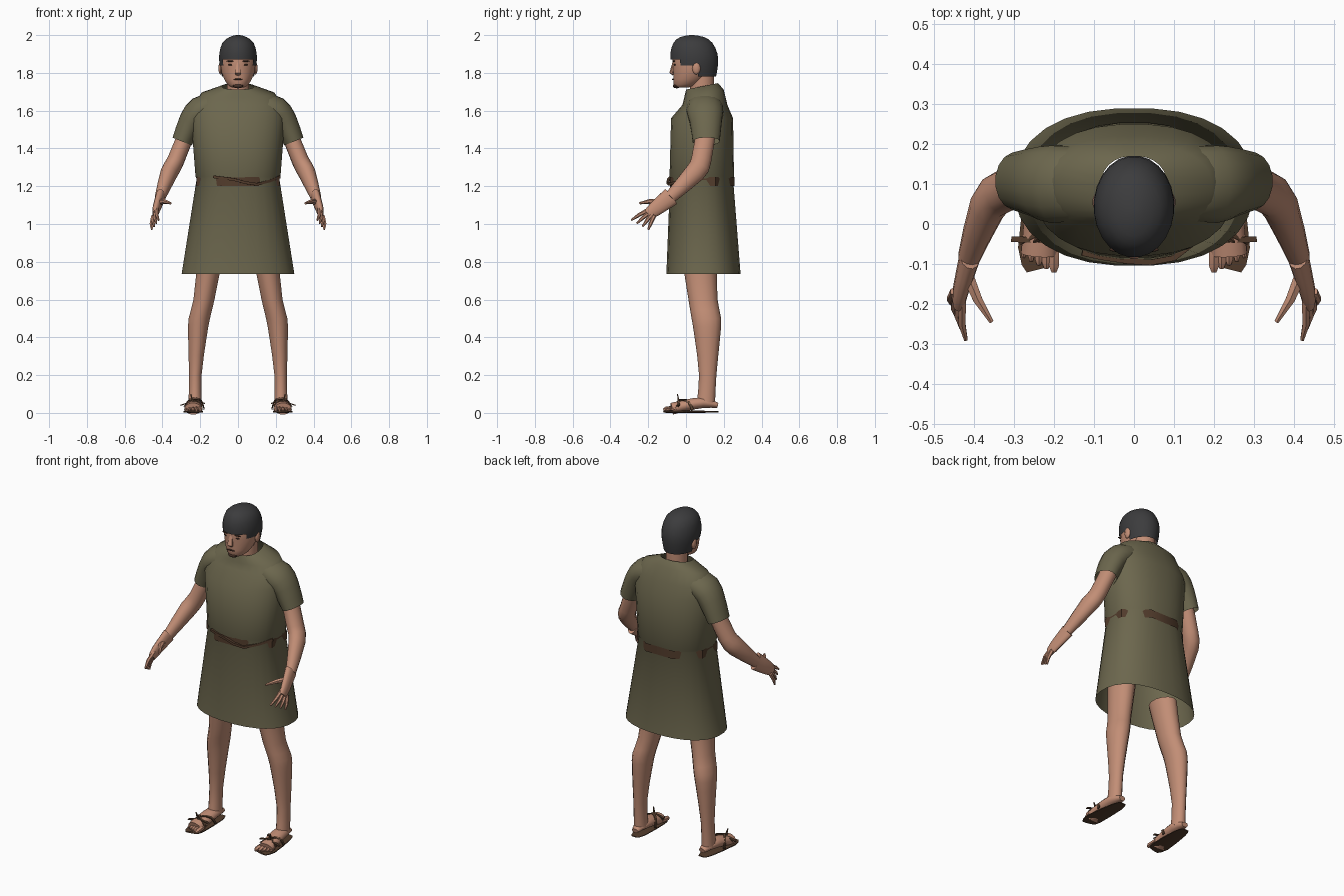
import bpy, bmesh, math
from mathutils import Vector

if "Cube" in bpy.data.objects:
    bpy.data.objects.remove(bpy.data.objects["Cube"], do_unlink=True)


def material(name, *colour):
    mat = bpy.data.materials.new(name)
    mat.use_nodes = True
    mat.diffuse_color = (*colour, 1)
    mat.node_tree.nodes["Principled BSDF"].inputs["Base Color"].default_value = (*colour, 1)
    return mat


SKIN = material("skin", .54, .27, .18)
CLOTH = material("olive cloth", .15, .135, .075)
HAIR = material("dark hair", .045, .045, .047)
LEATHER = material("brown leather", .085, .045, .025)
FACE = material("dark face detail", .06, .03, .02)


def finish(name, bm, mat, side=1):
    for vert in bm.verts:
        vert.co.x *= side
    bmesh.ops.recalc_face_normals(bm, faces=bm.faces)
    mesh = bpy.data.meshes.new(name)
    bm.to_mesh(mesh)
    bm.free()
    mesh.materials.append(mat)
    obj = bpy.data.objects.new(name, mesh)
    bpy.context.collection.objects.link(obj)
    bpy.ops.object.select_all(action='DESELECT')
    obj.select_set(True)
    bpy.context.view_layer.objects.active = obj
    bpy.ops.object.shade_smooth_by_angle(angle=math.radians(50))


def refine(rings):
    """Insert one smoothly interpolated ring between each pair of rings."""
    rings = [Vector(ring) for ring in rings]
    result = [rings[0]]
    for i, (start, end) in enumerate(zip(rings, rings[1:])):
        before = rings[max(i - 1, 0)]
        after = rings[min(i + 2, len(rings) - 1)]
        result += [(start + end) / 2 + (start + end - before - after) / 16, end]
    return result


def loft(rings, sides=12, power=2, bottom=True, top=True, ref=(1, 0, 0), level=False):
    """Skin rings of (x, y, z, width radius, depth radius) along a path."""
    bm = bmesh.new()
    centres = [Vector(ring[:3]) for ring in rings]
    loops = []
    for i, ring in enumerate(rings):
        along = centres[min(i + 1, len(centres) - 1)] - centres[max(i - 1, 0)]
        along = Vector((0, 0, 1)) if level else along.normalized()
        across = Vector(ref)
        across = (across - along * across.dot(along)).normalized()
        depth = along.cross(across)
        loop = []
        for k in range(sides):
            angle = math.tau * (k + .5) / sides
            u, v = (math.copysign(abs(t) ** (2 / power), t)
                    for t in (math.cos(angle), math.sin(angle)))
            loop.append(bm.verts.new(centres[i] + across * u * ring[3] + depth * v * ring[4]))
        loops.append(loop)
    for low, high in zip(loops, loops[1:]):
        for k in range(sides):
            nxt = (k + 1) % sides
            bm.faces.new((low[k], low[nxt], high[nxt], high[k]))
    if bottom:
        bm.faces.new(loops[0][::-1])
    if top:
        bm.faces.new(loops[-1])
    return bm


def level_rings(rows):
    """Turn (height, half width, front y, back y) rows into level rings."""
    return [(0, (front + back) / 2, z, width, (back - front) / 2)
            for z, width, front, back in rows]


def blob(name, centre, size, mat, side=1):
    bm = bmesh.new()
    bmesh.ops.create_uvsphere(bm, u_segments=10, v_segments=6, radius=1)
    for vert in bm.verts:
        vert.co = Vector(c + p * s for c, p, s in zip(centre, vert.co, size))
    finish(name, bm, mat, side)


# Tunic: flared skirt, straight chest, sloping shoulders, collar dipping at the front
tunic = loft(level_rings([(.735, .3, -.105, .29), (1.24, .22, -.085, .25), (1.25, .226, -.088, .255),
                          (1.56, .25, -.08, .25), (1.63, .235, -.02, .22), (1.69, .195, -.01, .2),
                          (1.73, .085, 0, .17)]),
             sides=28, power=2.3, bottom=False, top=False, level=True)
for vert in tunic.verts:
    if vert.co.z > 1.68:
        vert.co.z += (vert.co.y - .09) / 5
finish("tunic", tunic, CLOTH)

# Belt: a coarse ring whose corners show, and a sagging strip at the front
belt = level_rings([(z, .238, -.1, .27) for z in (1.2, 1.25)])
finish("belt_ring", loft(belt, sides=8, bottom=False, top=False, level=True), LEATHER)
sag = [(-.13, -.072, 1.25), (-.02, -.092, 1.235), (.1, -.085, 1.21), (.22, .02, 1.25)]
finish("belt_front", loft(refine([(*point, .01, .01) for point in sag]), sides=4, ref=(0, 0, 1)), LEATHER)

# Neck and head
finish("neck", loft(level_rings([(z, .06, .02, .15) for z in (1.66, 1.8)]), level=True), SKIN)
skull = [(1.722, .03, -.05, .01), (1.74, .058, -.066, .07), (1.8, .087, -.068, .13),
         (1.87, .093, -.073, .155), (1.94, .08, -.06, .14)]
finish("head", loft(refine(level_rings(skull)), sides=20, level=True), SKIN)

# Hair: a cap cut away below a hairline that slopes from the brow to the ears
cap = [(1.78, .085, -.06, .16), (1.84, .098, -.077, .17), (1.9, .1, -.084, .168),
       (1.96, .083, -.067, .14), (1.99, .045, -.03, .095), (2, .01, .02, .04)]
hair = loft(refine(level_rings(cap)), sides=24, bottom=False, level=True)
bare = []
for face in hair.faces:
    middle = face.calc_center_median()
    if middle.y < .07 and middle.z < 1.85 - .3 * middle.y:
        bare.append(face)
bmesh.ops.delete(hair, geom=bare, context='FACES')
finish("hair", hair, HAIR)

# Nose, mouth and chin
bridge = [(0, -.066, 1.855, .008, .006), (0, -.076, 1.8, .018, .013), (0, -.066, 1.79, .012, .006)]
finish("nose", loft(bridge, sides=8), SKIN)
blob("mouth", (0, -.069, 1.766), (.026, .006, .004), FACE)
blob("chin_beard", (0, -.05, 1.73), (.03, .02, .012), FACE)

for side, label in ((1, "left_"), (-1, "right_")):
    def limb(name, path, mat=SKIN, ratio=1, smooth=True, **options):
        rings = [(*centre, width, width * ratio) for *centre, width in path]
        finish(label + name, loft(refine(rings) if smooth else rings, **options), mat, side)

    def strap(name, points):
        limb(name, [(*point, .01) for point in points], LEATHER, ratio=.4, sides=4, ref=(0, 1, 0))

    # Ear, eye and brow
    blob(label + "ear", (.092, .055, 1.825), (.012, .022, .034), SKIN, side)
    blob(label + "eye", (.038, -.059, 1.843), (.015, .006, .005), FACE, side)
    blob(label + "brow", (.04, -.064, 1.862), (.022, .006, .004), FACE, side)

    # Sleeve and arm
    limb("sleeve", [(.12, .1, 1.63, .07), (.2, .1, 1.6, .076), (.25, .105, 1.54, .066),
                    (.295, .107, 1.437, .056)],
         CLOTH, ratio=1.3, sides=16, bottom=False, top=False)
    limb("arm", [(.265, .107, 1.5, .045), (.33, .08, 1.335, .046), (.365, .045, 1.27, .046),
                 (.413, -.085, 1.14, .028)], ratio=1.2)
    limb("palm", [(.41, -.08, 1.145, .026), (.433, -.165, 1.078, .02), (.438, -.2, 1.05, .015)], ratio=2)

    # Fingers fan out evenly from index to little
    for i, name in enumerate(("index", "middle", "ring", "little")):
        base = Vector((.43, -.19, 1.08)) + Vector((.006, .007, -.012)) * i
        tip = Vector((.42, -.29, 1.02)) + Vector((.012, .03, -.017)) * i
        knuckle = base.lerp(tip, .6) + Vector((.006, 0, .003))
        limb(name + "_finger", [(*base, .012), (*knuckle, .01), (*tip, .005)], smooth=False, sides=6)
    limb("thumb", [(.42, -.12, 1.115, .018), (.39, -.19, 1.12, .013), (.356, -.245, 1.11, .006)],
         smooth=False, sides=6)

    # Leg: thigh, knee, calf and ankle
    limb("leg", [(.148, .07, .82, .068), (.18, .09, .6, .057), (.205, .108, .5, .058),
                 (.215, .113, .4, .05), (.226, .115, .2, .034), (.227, .105, .05, .036)],
         ratio=1.35, sides=14, bottom=False, level=True)

    # Foot and toes
    limb("foot", [(.225, .168, .04, .02), (.228, .09, .054, .042), (.233, 0, .04, .044),
                  (.238, -.075, .022, .046)], ratio=.7)
    for i in range(5):
        x, tip, radius = .2 + .019 * i, -.12 + .009 * i, .014 - .0015 * i
        limb("toe", [(x, -.05, .024, radius), (x, tip + .015, .02, radius), (x, tip, .016, radius / 2)],
             smooth=False, sides=6)

    # Sandal sole and crossing straps
    limb("sandal_sole", [(.226, .172, .006, .022), (.227, .12, .006, .042), (.238, -.06, .006, .056),
                         (.232, -.112, .006, .04)], LEATHER, ratio=.13, sides=8)
    strap("front_strap", [(.175, -.038, .05), (.23, -.04, .06), (.306, -.038, .04)])
    strap("inner_strap", [(.18, .04, .02), (.192, .015, .06), (.235, -.02, .07), (.285, -.045, .035)])
    strap("outer_strap", [(.282, .035, .015), (.27, .015, .055), (.235, -.03, .07), (.185, -.05, .035)])
    limb("strap_end", [(.24, -.038, .055, .008), (.25, -.045, .1, .003)], LEATHER, smooth=False, sides=4)
